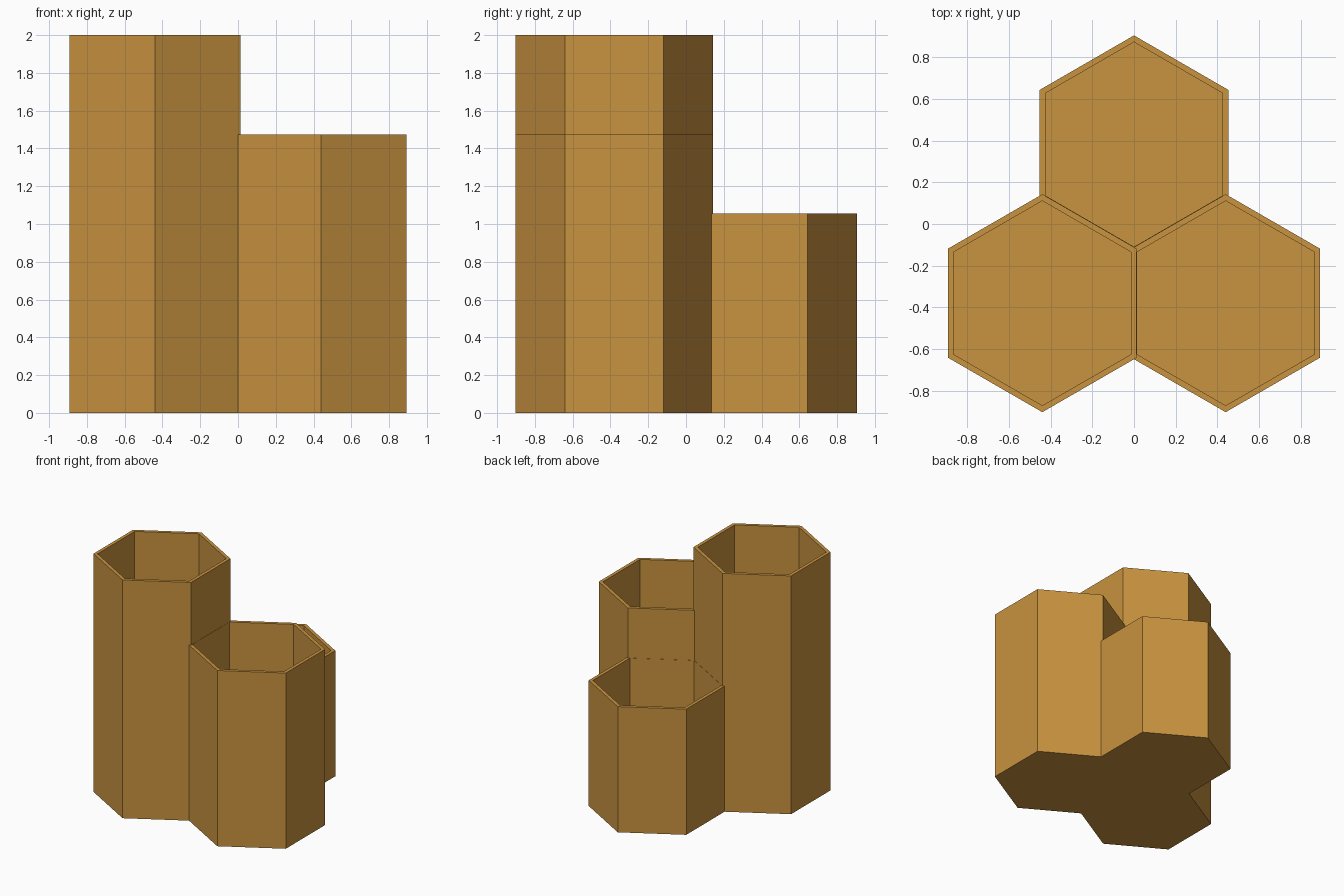
import bpy, bmesh, math
from mathutils import Vector

cube = bpy.data.objects.get("Cube")
if cube:
    bpy.data.objects.remove(cube, do_unlink=True)

RADIUS = 0.523      # centre to corner
WALL = 0.032
FLOOR = 0.035

amber = bpy.data.materials.new("amber")
amber.use_nodes = True
amber.diffuse_color = (0.58, 0.29, 0.05, 1)
amber.node_tree.nodes["Principled BSDF"].inputs["Base Color"].default_value = amber.diffuse_color


def hex_cup(name, x, y, height):
    """Open hexagonal cup with pointed corners to front and back."""
    bm = bmesh.new()
    corners = [Vector((math.sin(i * math.pi / 3), math.cos(i * math.pi / 3), 0)) * RADIUS
               for i in range(6)]
    base = bm.faces.new([bm.verts.new(c) for c in corners])
    # Raise the outer wall
    up = bmesh.ops.extrude_face_region(bm, geom=[base], use_keep_orig=True)["geom"]
    bmesh.ops.translate(bm, vec=(0, 0, height),
                        verts=[g for g in up if isinstance(g, bmesh.types.BMVert)])
    top = next(g for g in up if isinstance(g, bmesh.types.BMFace))
    bmesh.ops.recalc_face_normals(bm, faces=bm.faces)
    # Inset the rim, then sink the cavity
    bmesh.ops.inset_region(bm, faces=[top], thickness=WALL)
    sunk = bmesh.ops.extrude_face_region(bm, geom=[top])["geom"]
    bmesh.ops.translate(bm, vec=(0, 0, FLOOR - height),
                        verts=[g for g in sunk if isinstance(g, bmesh.types.BMVert)])
    if top.is_valid:
        bmesh.ops.delete(bm, geom=[top], context='FACES_ONLY')
    bmesh.ops.recalc_face_normals(bm, faces=bm.faces)
    mesh = bpy.data.meshes.new(name)
    bm.to_mesh(mesh)
    bm.free()
    mesh.materials.append(amber)
    cup = bpy.data.objects.new(name, mesh)
    cup.location = (x, y, 0)
    bpy.context.collection.objects.link(cup)


# Three cups nested like honeycomb, each at its own height
hex_cup("tall_right_cup", -0.44, -0.38, 2.0)
hex_cup("middle_left_cup", 0.44, -0.38, 1.475)
hex_cup("short_back_cup", 0, 0.382, 1.055)
